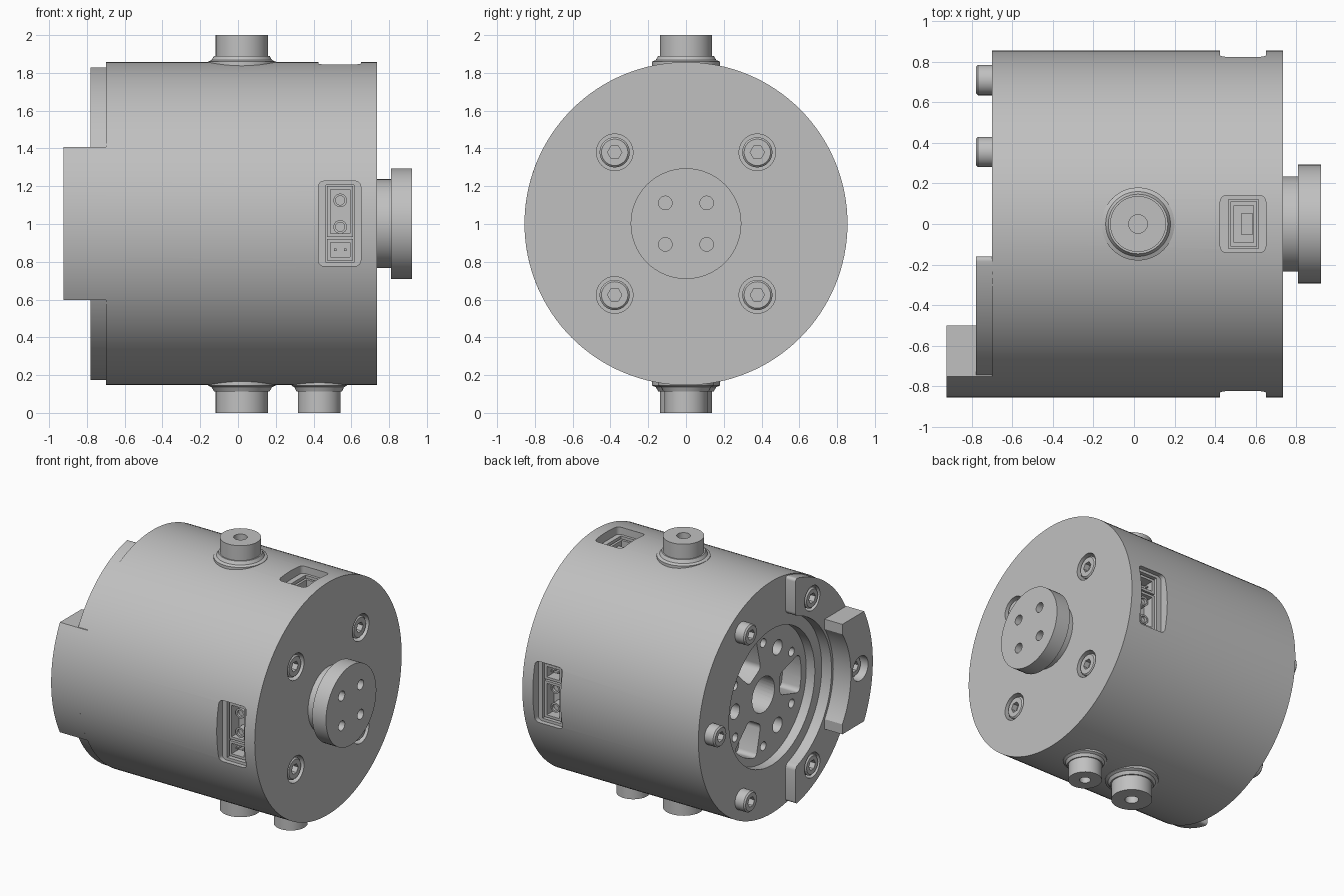
import bpy, bmesh
from math import pi, cos, sin, acos, asin, radians
from mathutils import Matrix, Vector

if "Cube" in bpy.data.objects:
    bpy.data.objects.remove(bpy.data.objects["Cube"])

CENTRE, RADIUS = 1.002, 0.855

grey = bpy.data.materials.new("machined_grey")
grey.use_nodes = True
colour = (0.53, 0.53, 0.53, 1)
grey.diffuse_color = colour
grey.node_tree.nodes["Principled BSDF"].inputs["Base Color"].default_value = colour


def frame(u, v, w):
    """Local axes u, v and outward w, set on the housing axis."""
    turn = Matrix((u, v, w)).transposed().to_4x4()
    return Matrix.Translation((0, 0, CENTRE)) @ turn


X, Y, Z = Vector((1, 0, 0)), Vector((0, 1, 0)), Vector((0, 0, 1))
COVER, MOUNT = frame(Y, Z, X), frame(-Y, Z, -X)
TOP, BOTTOM = frame(X, Y, Z), frame(X, -Y, -Z)
FRONT, BACK = frame(X, Z, -Y), frame(X, -Z, Y)


def finish(name, bm, place):
    bmesh.ops.recalc_face_normals(bm, faces=bm.faces)
    mesh = bpy.data.meshes.new(name)
    bm.to_mesh(mesh)
    bm.free()
    mesh.materials.append(grey)
    ob = bpy.data.objects.new(name, mesh)
    ob.matrix_world = place
    bpy.context.collection.objects.link(ob)
    return ob


def lathe(name, profile, place, at=(0, 0), sides=32):
    bm = bmesh.new()
    verts = [bm.verts.new((r, 0, h)) for r, h in profile]
    edges = [bm.edges.new(p) for p in zip(verts, verts[1:])]
    bmesh.ops.spin(bm, geom=verts + edges, cent=(0, 0, 0), axis=(0, 0, 1),
                   angle=2 * pi, steps=sides, use_duplicate=False)
    bmesh.ops.remove_doubles(bm, verts=bm.verts, dist=0.0001)
    return finish(name, bm, place @ Matrix.Translation((*at, 0)))


def rod(name, r, low, high, place, at=(0, 0), sides=32):
    return lathe(name, [(0, low), (r, low), (r, high), (0, high)], place, at, sides)


def prism(name, outline, low, high, place, round_by=0):
    bm = bmesh.new()
    face = bm.faces.new([bm.verts.new((u, v, low)) for u, v in outline])
    new = bmesh.ops.extrude_face_region(bm, geom=[face])["geom"]
    top = [g for g in new if isinstance(g, bmesh.types.BMVert)]
    bmesh.ops.translate(bm, verts=top, vec=(0, 0, high - low))
    bmesh.ops.recalc_face_normals(bm, faces=bm.faces)
    if round_by:
        corners = [e for e in bm.edges if e.calc_face_angle(0) > 0.7
                   and abs(e.verts[0].co.z - e.verts[1].co.z) > 0.001]
        bmesh.ops.bevel(bm, geom=corners, offset=round_by, segments=4,
                        profile=0.5, affect='EDGES')
    return finish(name, bm, place)


def rect(u0, u1, v0, v1):
    return [(u0, v0), (u1, v0), (u1, v1), (u0, v1)]


def arc(r, a0, a1, steps=24):
    return [(r * cos(a0 + (a1 - a0) * i / steps), r * sin(a0 + (a1 - a0) * i / steps))
            for i in range(steps + 1)]


def polar(r, degrees):
    return r * cos(radians(degrees)), r * sin(radians(degrees))


def cut(ob, cutters):
    for c in cutters:
        c.hide_render = True
        mod = ob.modifiers.new("cut", 'BOOLEAN')
        mod.operation, mod.solver, mod.object = 'DIFFERENCE', 'EXACT', c
    bpy.context.view_layer.update()
    graph = bpy.context.evaluated_depsgraph_get()
    mesh = bpy.data.meshes.new_from_object(ob.evaluated_get(graph))
    ob.modifiers.clear()
    ob.data = mesh
    for c in cutters:
        bpy.data.objects.remove(c)
    return ob


def bolt(name, place, at, top, r=0.075):
    head = lathe(name, [(0, top - 0.09), (r, top - 0.09), (r, top - 0.01),
                        (r - 0.01, top), (0, top)], place, at)
    cut(head, [rod("socket", 0.038, top - 0.04, top + 0.02, place, at, 6)])


# Housing with the mounting recess, its holes and the connector pockets
housing = rod("housing", RADIUS, -0.655, 0.70, MOUNT, sides=128)
cuts = [rod("recess", 0.5, 0.63, 0.75, MOUNT, sides=64),
        rod("centre_hole", 0.13, 0.40, 0.66, MOUNT)]
for k in range(3):
    cuts.append(rod("dowel_hole", 0.055, 0.5, 0.66, MOUNT, polar(0.33, 60 + 120 * k)))
    half = radians(19)
    slot = arc(0.44, -half, half, 8) + [polar(0.21, 22), polar(0.21, -22)]
    cuts.append(prism("slot", slot, 0.48, 0.66,
                      MOUNT @ Matrix.Rotation(radians(120 * k), 4, 'Z'), 0.03))
for k in range(6):
    cuts.append(rod("screw_hole", 0.032, 0.54, 0.66, MOUNT, polar(0.38, 30 + 60 * k), 16))
for place, half in ((FRONT, 0.225), (BACK, 0.225), (TOP, 0.14)):
    cuts.append(prism("pocket", rect(0.425, 0.65, -half, half), 0.79, 0.95, place, 0.03))
    cuts.append(prism("well", rect(0.465, 0.615, 0.02 - half, half - 0.02), 0.66, 0.85, place))
cut(housing, cuts)

# Cover plate with four sunk bolts
cover = rod("cover_plate", RADIUS, 0.655, 0.735, COVER, sides=128)
spots = [polar(0.534, 45 + 90 * k) for k in range(4)]
cut(cover, [rod("sink", 0.097, 0.67, 0.8, COVER, p) for p in spots])
for p in spots:
    bolt("cover_bolt", COVER, p, 0.728, 0.08)

# Output flange
flange = lathe("output_flange", [(0, 0.7), (0.235, 0.7), (0.235, 0.81), (0.293, 0.81),
                                 (0.293, 0.922), (0, 0.922)], COVER, sides=64)
cut(flange, [rod("flange_hole", 0.036, 0.83, 0.95, COVER, polar(0.155, 45 + 90 * k), 24)
             for k in range(4)])

# Stepped mounting plates on the rear half of the mounting face
outer, inner = acos(0.16 / 0.848), acos(0.16 / 0.58)
plate = prism("mount_plate", arc(0.848, -outer, outer, 48) + arc(0.58, inner, -inner, 40),
              0.695, 0.78, MOUNT, 0.025)
cut(plate, [rod("sink", 0.09, 0.702, 0.85, MOUNT, polar(0.71, a)) for a in (-60, 60)])
outer, inner = asin(0.405 / RADIUS), acos(0.5 / 0.6)
block = prism("mount_block", arc(RADIUS, -outer, outer) + [(0.5, 0.405)]
              + arc(0.6, inner, -inner) + [(0.5, -0.405)], 0.70, 0.924, MOUNT)
cut(block, [rod("sink", 0.09, 0.8, 0.95, MOUNT, (0.71, 0))])
for k in range(6):
    bolt("mount_bolt", MOUNT, polar(0.71, 60 * k), 0.88 if k == 0 else 0.78)

# Round bosses with a flared foot
for name, place, x, s in (("top_boss", TOP, 0.02, 1), ("bottom_boss", BOTTOM, 0.02, 1),
                          ("small_bottom_boss", BOTTOM, 0.43, 0.82)):
    high = 0.998 if place is TOP else 1.002
    foot = [(0.18, 0.78), (0.18, 0.857), (0.16, 0.866), (0.147, 0.888), (0.138, 0.888)]
    stem = [(0.138, high), (0.046, high), (0.046, 0.93), (0, 0.93)]
    lathe(name, [(0, 0.78)] + [(r * s, h) for r, h in foot + stem], place, (x, 0), 48)


# Connectors seated in the pockets
def socket(name, place, u0, u1, v0, v1):
    shell = prism(name, rect(u0, u1, v0, v1), 0.65, 0.775, place)
    w = 0.018
    cut(shell, [prism("mouth", rect(u0 + w, u1 - w, v0 + w, v1 - w), 0.69, 0.8, place)])


for place in (FRONT, BACK):
    socket("power_socket", place, 0.472, 0.61, -0.07, 0.198)
    socket("signal_socket", place, 0.472, 0.61, -0.195, -0.082)
    for v in (-0.017, 0.123):
        lathe("power_pin", [(0, 0.68), (0.036, 0.68), (0.036, 0.75), (0.024, 0.75),
                            (0.024, 0.73), (0, 0.73)], place, (0.541, v), 24)
    for u in (0.515, 0.567):
        prism("signal_pin", rect(u - 0.007, u + 0.007, -0.146, -0.132), 0.68, 0.75, place)
socket("data_socket", TOP, 0.475, 0.607, -0.11, 0.11)
prism("data_tongue", rect(0.53, 0.585, -0.055, 0.055), 0.68, 0.75, TOP)

# Smooth the round walls, keep machined edges crisp
for ob in bpy.context.collection.objects:
    if ob.type == 'MESH' and ob.data.materials and ob.data.materials[0] == grey:
        ob.data.shade_smooth()
        ob.data.set_sharp_from_angle(angle=radians(30))
